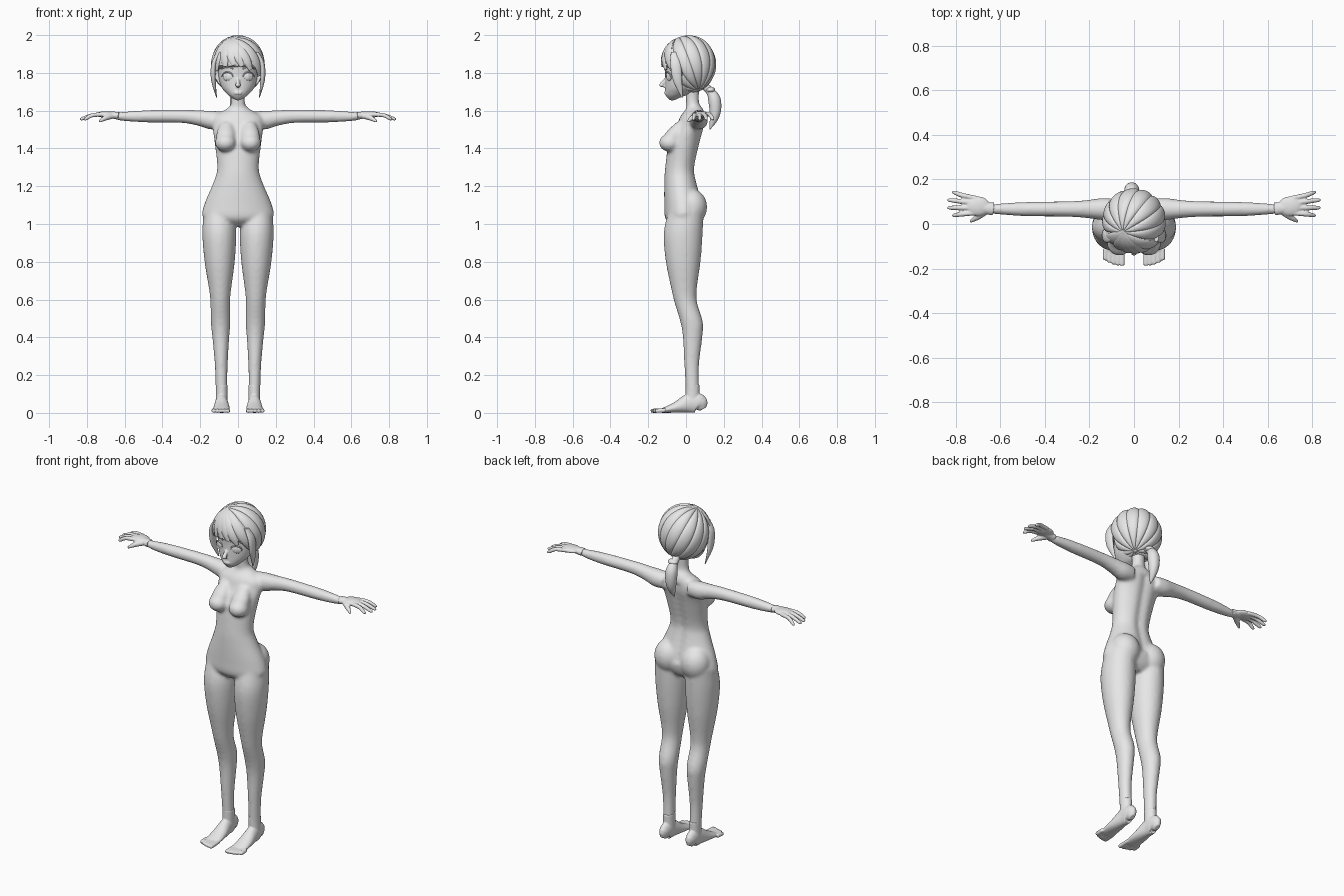
import bpy, bmesh, math
from mathutils import Vector, Matrix

cube = bpy.data.objects.get("Cube")
if cube:
    bpy.data.objects.remove(cube, do_unlink=True)

grey = bpy.data.materials.new("plain_grey")
grey.use_nodes = True
grey.diffuse_color = (.8, .8, .8, 1)
grey.node_tree.nodes["Principled BSDF"].inputs["Base Color"].default_value = grey.diffuse_color

ACROSS, DEPTH, UP = Vector((1, 0, 0)), Vector((0, 1, 0)), Vector((0, 0, 1))
SIDES = {"left": 1, "right": -1}


def spline(rows, steps=4):
    """Smooth in-between rows through the key rows."""
    keys = [Vector(row) for row in rows]
    keys = [keys[0] * 2 - keys[1]] + keys + [keys[-1] * 2 - keys[-2]]
    smooth_rows = []
    for before, start, end, after in zip(keys, keys[1:], keys[2:], keys[3:]):
        leave, arrive = (end - before) / 2, (after - start) / 2
        for i in range(steps):
            t = i / steps
            bend = start * 3 - end * 3 + leave * 2 + arrive
            twist = start * 2 - end * 2 + leave + arrive
            smooth_rows.append(start + leave * t - bend * t**2 + twist * t**3)
    return smooth_rows + [keys[-2]]


def sweep(bm, rows, ref, axis=None, side=1, seg=24):
    """Oval rings along a path; each row is x, y, z and two radii."""
    rows = spline([(side * x, *rest) for x, *rest in rows])
    centres = [row.to_3d() if len(row) < 4 else Vector(row[:3]) for row in rows]
    rings = []
    for i, (row, centre) in enumerate(zip(rows, centres)):
        ahead, behind = centres[min(i + 1, len(rows) - 1)], centres[max(i - 1, 0)]
        along = axis or (ahead - behind).normalized()
        wide = ref.cross(along).normalized()
        deep = along.cross(wide)
        wide, deep = (v * max(r, .002) for v, r in zip((wide, deep), row[3:]))
        angles = [math.tau * k / seg for k in range(seg)]
        rings.append([bm.verts.new(centre + wide * math.cos(a) + deep * math.sin(a))
                      for a in angles])
    for low, high in zip(rings, rings[1:]):
        for k in range(seg):
            j = (k + 1) % seg
            bm.faces.new((low[k], low[j], high[j], high[k]))
    bm.faces.new(rings[0][::-1])
    bm.faces.new(rings[-1])


def tube(bm, rows, ref, flat=1, **options):
    """Sweep with one radius per row; flat is the ratio of the second radius."""
    sweep(bm, [(x, y, z, r, r * flat) for x, y, z, r in rows], ref, **options)


def upright(bm, rows):
    """Horizontal rings; each row is height, half width, front and back."""
    sweep(bm, [(0, (front + back) / 2, z, width, (back - front) / 2)
               for z, width, front, back in rows], DEPTH, axis=UP, seg=40)


def ball(bm, centre, radii, turn=0):
    place = (Matrix.Translation(centre) @ Matrix.Rotation(turn, 4, "Z")
             @ Matrix.Diagonal((*radii, 1)))
    bmesh.ops.create_uvsphere(bm, u_segments=24, v_segments=16, radius=1, matrix=place)


def finish(bm, name, voxel=None, soften=4):
    """Make the object; a voxel size blends its pieces into one skin."""
    bmesh.ops.recalc_face_normals(bm, faces=bm.faces)
    mesh = bpy.data.meshes.new(name)
    bm.to_mesh(mesh)
    bm.free()
    mesh.materials.append(grey)
    mesh.shade_smooth()
    mesh.set_sharp_from_angle(angle=math.radians(50))
    ob = bpy.data.objects.new(name, mesh)
    bpy.context.collection.objects.link(ob)
    if voxel:
        blend = ob.modifiers.new("Blend", "REMESH")
        blend.mode, blend.voxel_size, blend.use_smooth_shade = "VOXEL", voxel, True
        relax = ob.modifiers.new("Soften", "SMOOTH")
        relax.factor, relax.iterations = .5, soften


# Torso and neck, with a groove along the spine
body = bmesh.new()
upright(body, [(.99, .06, -.07, .05), (1.03, .18, -.11, .08), (1.1, .18, -.115, .09),
               (1.22, .13, -.115, .06), (1.3, .11, -.11, .05), (1.44, .125, -.09, .08),
               (1.52, .135, -.05, .1), (1.57, .125, -.03, .1), (1.61, .06, 0, .09),
               (1.64, .037, 0, .07), (1.72, .037, 0, .07)])
for v in body.verts:
    if v.co.y > .03 and 1.1 < v.co.z < 1.56:
        v.co.y -= .014 * math.exp(-(v.co.x * 40) ** 2)

# Chest, hips, arms and legs
for side in SIDES.values():
    tube(body, [(.06, -.02, 1.54, .03), (.064, -.06, 1.48, .05), (.066, -.08, 1.42, .05)],
         DEPTH, axis=UP, side=side)
    ball(body, (.066 * side, -.085, 1.43), (.056, .058, .048))
    ball(body, (.088 * side, .03, 1.09), (.083, .082, .095))
    tube(body, [(x, .067, z, r) for x, z, r in (
        (.08, 1.55, .045), (.14, 1.55, .05), (.2, 1.56, .042), (.3, 1.57, .035),
        (.5, 1.57, .032), (.62, 1.57, .023), (.67, 1.58, .018))], DEPTH, side=side)
    tube(body, [(.085 + .015 * z, y, z, r) for y, z, r in (
        (0, 1.07, .08), (-.015, .95, .09), (-.015, .8, .08), (-.01, .65, .058),
        (0, .58, .052), (.03, .48, .052), (.035, .4, .045), (.03, .25, .034),
        (.035, .1, .031), (.035, .04, .03))], DEPTH, flat=1.15, axis=UP, side=side)
finish(body, "body", voxel=.009, soften=8)

for label, side in SIDES.items():
    # Hand: palm, four spread fingers and a thumb
    hand = bmesh.new()
    ball(hand, (.7 * side, .08, 1.58), (.054, .044, .017))
    tube(hand, [(.63, .067, 1.573, .021), (.7, .075, 1.58, .016)], DEPTH, flat=1.4, side=side)
    for i in range(4):
        spread = i - 1.5
        root, end = .083 + .022 * spread, .09 + .034 * spread
        reach = .838 - .01 * spread**2
        tube(hand, [(.71, root, 1.58, .011), (.77, (root + end) / 2, 1.576, .011),
                    (reach - .01, end, 1.557, .009), (reach, end, 1.551, .004)],
             DEPTH, side=side)
    tube(hand, [(.66, .06, 1.573, .015), (.7, .033, 1.562, .014), (.735, .01, 1.542, .006)],
         DEPTH, side=side)
    finish(hand, label + "_hand", voxel=.004, soften=3)

    # Foot: sole resting on the floor, ankle and five toes
    foot = bmesh.new()
    sweep(foot, [(.087, y, tall, wide, tall) for y, wide, tall in (
        (.09, .014, .02), (.07, .03, .05), (.02, .033, .052), (-.05, .042, .03),
        (-.13, .045, .011))], UP, side=side)
    tube(foot, [(.086, .035, z, .031) for z in (.15, .04)], DEPTH, flat=1.2, axis=UP, side=side)
    for i in range(5):
        x, tip = .053 + .019 * i, -.187 + .0015 * i**2
        tube(foot, [(x, -.11, .014, .011), (x, tip + .01, .011, .011), (x, tip, .01, .006)],
             UP, side=side)
    finish(foot, label + "_foot", voxel=.004, soften=3)

# Head with nose and lips
head = bmesh.new()
upright(head, [(1.655, .01, -.085, -.06), (1.67, .035, -.1, -.03), (1.69, .06, -.11, .02),
               (1.73, .09, -.11, .06), (1.8, .105, -.11, .1), (1.9, .1, -.11, .1),
               (1.96, .05, -.05, .06)])
tube(head, [(0, -.1, 1.78, .006), (0, -.13, 1.735, .013), (0, -.115, 1.724, .008)],
     DEPTH, axis=UP)
for z in (1.69, 1.698):
    ball(head, (0, -.108, z), (.022, .008, .004))
finish(head, "head", voxel=.004)

# Eyes, with lashes and brows arched along the curve of the face
for label, side in SIDES.items():
    eye = bmesh.new()
    for radii, front in (((.028, .009, .023), -.09), ((.013, .005, .018), -.096)):
        ball(eye, (.055 * side, front, 1.78), radii, turn=.45 * side)
    finish(eye, label + "_eye")
    for part, height, rise in (("lash", 1.78, .024), ("brow", 1.82, .01)):
        strip = bmesh.new()
        arc = []
        for k in range(5):
            angle = math.pi * k / 4
            x = .056 - .03 * math.cos(angle)
            arc.append((x, 4 * x * x - .112, height + rise * math.sin(angle),
                        .002 + .002 * math.sin(angle)))
        tube(strip, arc, DEPTH, side=side, seg=8)
        finish(strip, f"{label}_{part}")

# Hair cap: ridged lobes that fan out from the whorl, open below the fringe
LOBES = 13
centre, size = Vector((0, .015, 1.845)), Vector((.143, .145, .155))
whorl = Vector((-.4, -.4, 1)).normalized()
cap = bmesh.new()
bmesh.ops.create_uvsphere(cap, u_segments=LOBES * 8, v_segments=40, radius=1)
turn = UP.rotation_difference(whorl)
for v in cap.verts:
    lobe = math.sqrt(abs(math.sin(LOBES * math.atan2(v.co.y, v.co.x) / 2)))
    groove = .05 * min(1, math.hypot(v.co.x, v.co.y) * 2) * (1 - lobe)
    v.co = centre + (turn @ v.co) * (1 - groove) * size
    if v.co.y < -.02:
        covered = min(1, max(0, (v.co.z - 1.81) * 40))
        v.co.y = -.02 + (v.co.y + .02) * covered
finish(cap, "hair_cap")

# Fringe strands from the whorl to the forehead
fringe = bmesh.new()
for i in range(6):
    x = -.115 + .046 * i
    across, up = x / size.x, (1.84 - 3 * (x + .02) ** 2 - centre.z) / size.z
    end = Vector((across, -math.sqrt(1 - across**2 - up**2), up)).normalized()
    strand = []
    for k in range(7):
        swell = math.sin(math.pi * (k + .3) / 7)
        point = centre + whorl.slerp(end, k / 6) * size * .975
        strand.append((*point, .004 + .024 * swell, .004 + .006 * swell))
    sweep(fringe, strand, (whorl + end).normalized(), seg=12)
finish(fringe, "fringe")

# Long locks beside the face
for label, side in SIDES.items():
    lock = bmesh.new()
    tube(lock, [(.1, -.06, 1.91, .01), (.127, -.055, 1.85, .014), (.13, -.045, 1.76, .012),
                (.113, -.02, 1.67, .002)], DEPTH, flat=2, axis=UP, side=side)
    finish(lock, label + "_lock")

# Ponytail and its tie
ponytail = bmesh.new()
tube(ponytail, [(-.01, y, z, r) for y, z, r in (
    (.1, 1.73, .02), (.13, 1.7, .023), (.15, 1.66, .033), (.155, 1.6, .03),
    (.145, 1.55, .02), (.125, 1.5, .002))], ACROSS)
finish(ponytail, "ponytail")
tie = bmesh.new()
ball(tie, (-.005, .13, 1.71), (.029, .024, .016))
finish(tie, "hair_tie")
